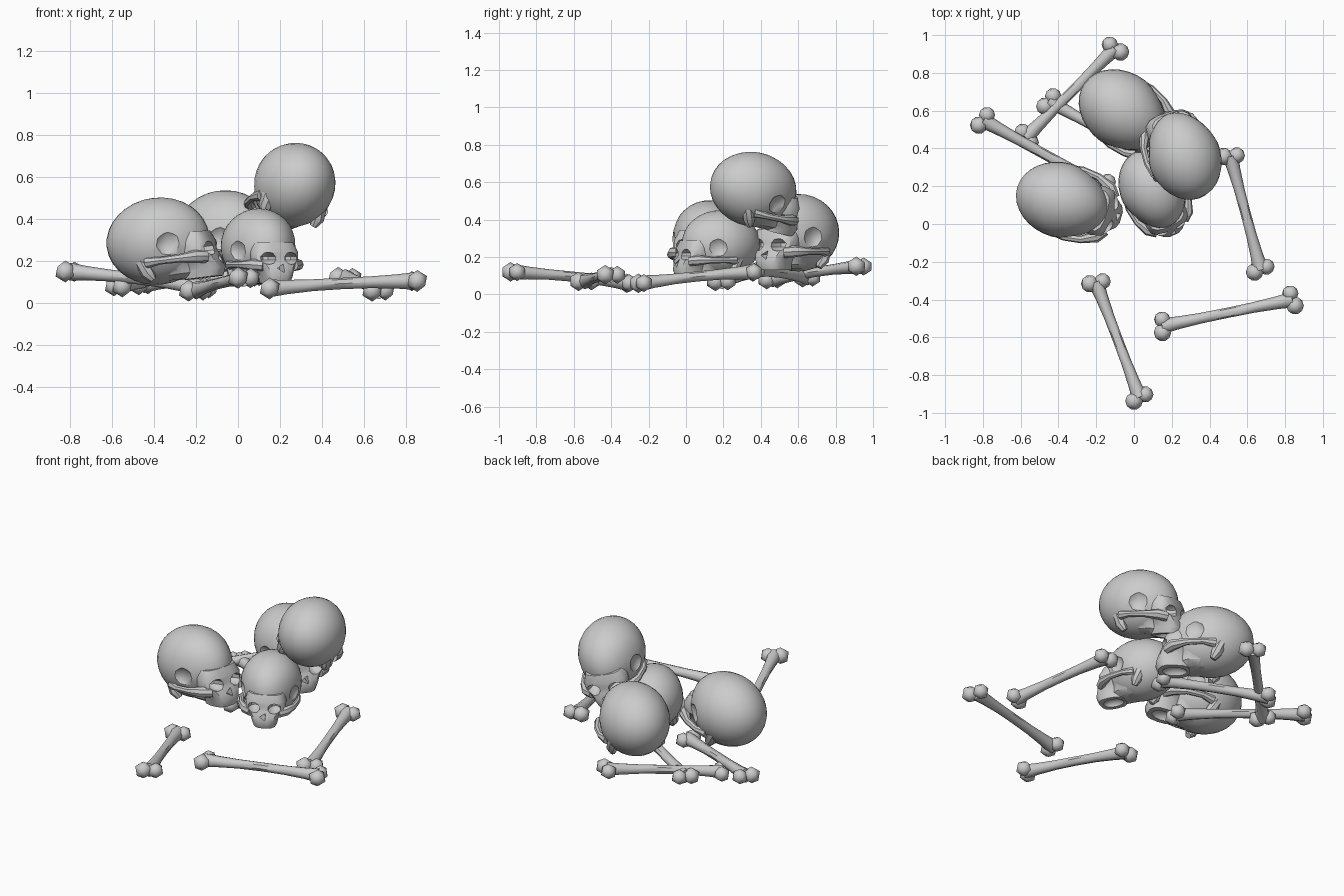
import bpy, bmesh
from math import radians, sin, cos, pi, copysign
from mathutils import Matrix, Vector

if "Cube" in bpy.data.objects:
    bpy.data.objects.remove(bpy.data.objects["Cube"])


def make_object(name, bm):
    bmesh.ops.recalc_face_normals(bm, faces=bm.faces[:])
    mesh = bpy.data.meshes.new(name)
    bm.to_mesh(mesh)
    bm.free()
    obj = bpy.data.objects.new(name, mesh)
    bpy.context.collection.objects.link(obj)
    return obj


def loft(bm, rings):
    # Skin a list of rings of points and cap both ends
    vs = [[bm.verts.new(p) for p in r] for r in rings]
    n = len(vs[0])
    for a, b in zip(vs, vs[1:]):
        for i in range(n):
            j = (i + 1) % n
            bm.faces.new((a[i], a[j], b[j], b[i]))
    bm.faces.new(vs[0][::-1])
    bm.faces.new(vs[-1])


def ellipsoid(name, loc, size, seg=16):
    bm = bmesh.new()
    bmesh.ops.create_uvsphere(bm, u_segments=seg, v_segments=seg // 2, radius=1)
    bmesh.ops.transform(bm, matrix=Matrix.Translation(loc) @ Matrix.Diagonal((*size, 1)), verts=bm.verts[:])
    return make_object(name, bm)


def block(name, rings, seg=14):
    # Each ring: z, centre y, half width, half depth; rounded-box section
    bm = bmesh.new()
    pts = []
    for z, y, hw, hd in rings:
        ring = []
        for i in range(seg):
            c, s = cos(2 * pi * i / seg), sin(2 * pi * i / seg)
            ring.append((hw * copysign(abs(c) ** .7, c), y + hd * copysign(abs(s) ** .7, s), z))
        pts.append(ring)
    loft(bm, pts)
    return make_object(name, bm)


def tube(name, path, seg=8):
    # Path of (x, y, z, radius), sections across the local direction
    bm = bmesh.new()
    pts = [Vector(p[:3]) for p in path]
    rings = []
    for i, p in enumerate(pts):
        d = pts[min(i + 1, len(pts) - 1)] - pts[max(i - 1, 0)]
        q = d.to_track_quat('Z', 'Y')
        rings.append([p + q @ Vector((cos(2 * pi * k / seg), sin(2 * pi * k / seg), 0)) * path[i][3]
                      for k in range(seg)])
    loft(bm, rings)
    return make_object(name, bm)


def smooth(obj, angle=35):
    bpy.ops.object.select_all(action='DESELECT')
    obj.select_set(True)
    bpy.context.view_layer.objects.active = obj
    bpy.ops.object.shade_smooth_by_angle(angle=radians(angle))


# Skull master: face looks along -y, cranium centred on the origin
skull = ellipsoid("skull", (0, 0, 0), (.2, .25, .207), 32)
for v in skull.data.vertices:
    if v.co.y < 0:
        v.co.x *= 1 - .5 * abs(v.co.y) * (1 if v.co.z < .1 else .6)

adds = [block("face", [(.02, -.175, .115, .075), (-.03, -.19, .135, .082), (-.08, -.195, .132, .085),
                       (-.12, -.21, .1, .088), (-.16, -.215, .085, .095), (-.2, -.205, .075, .09)]),
        block("skull_base", [(-.1, -.05, .13, .13), (-.17, -.06, .1, .13), (-.195, -.07, .06, .1)])]
cuts = [tube("nose_cutter", [(0, -.36, -.125, .03), (0, -.24, -.115, .024)], 3),
        ellipsoid("palate_cutter", (0, -.2, -.215), (.05, .075, .045))]
for s in (-1, 1):
    adds.append(tube("cheek_arch", [(s * .09, -.25, -.105, .03), (s * .135, -.215, -.1, .032),
                                    (s * .172, -.14, -.1, .02), (s * .185, -.05, -.1, .018),
                                    (s * .165, .02, -.1, .028)]))
    adds.append(tube("ear_process", [(s * .14, .05, -.09, .035), (s * .14, .03, -.15, .034),
                                     (s * .13, .01, -.185, .018)]))
    cuts.append(ellipsoid("temple_cutter", (s * .195, -.125, -.03), (.05, .085, .075), 12))
    cuts.append(ellipsoid("socket_cutter", (s * .068, -.275, -.065), (.044, .085, .034), 10))


def apply_boolean(target, other, op):
    mod = target.modifiers.new(op.lower(), 'BOOLEAN')
    mod.operation, mod.object, mod.solver = op, other, 'EXACT'
    bpy.context.view_layer.update()
    dg = bpy.context.evaluated_depsgraph_get()
    mesh = bpy.data.meshes.new_from_object(target.evaluated_get(dg))
    target.modifiers.clear()
    target.data = mesh
    bpy.data.objects.remove(other)


# Temples are carved before the arches are bridged over them
for c in [c for c in cuts if c.name.startswith("temple")]:
    cuts.remove(c)
    apply_boolean(skull, c, 'DIFFERENCE')
for a in adds:
    apply_boolean(skull, a, 'UNION')
for c in cuts:
    apply_boolean(skull, c, 'DIFFERENCE')
smooth(skull)

# Skull pile: location, yaw, pitch, roll, scale
placings = {
    "left_skull": ((-.38, .125, .295), 74, -7, 0, 1),
    "front_skull": ((.1, .185, .27), 25, 0, 0, .87),
    "back_skull": ((-.06, .6, .33), 53, 0, 0, 1),
    "top_skull": ((.265, .36, .562), 202, 12, -14, .96),
}
for name, (loc, yaw, pitch, roll, size) in placings.items():
    obj = bpy.data.objects.new(name, skull.data)
    bpy.context.collection.objects.link(obj)
    obj.matrix_world = (Matrix.Translation(loc) @ Matrix.Rotation(radians(yaw), 4, 'Z')
                        @ Matrix.Rotation(radians(pitch), 4, 'X') @ Matrix.Rotation(radians(roll), 4, 'Y')
                        @ Matrix.Scale(size, 4))
bpy.data.objects.remove(skull)


# Long bones: tapered shaft with a pair of knobs at each end
def long_bone(name, a, b):
    a, b = Vector(a), Vector(b)
    d = (b - a).normalized()
    side = d.cross(Vector((0, 0, 1))).normalized()
    bm = bmesh.new()
    up = side.cross(d)
    rings = []
    for t, r in ((0, .042), (.12, .034), (.3, .028), (.5, .027), (.7, .028), (.88, .034), (1, .042)):
        c = a.lerp(b, t) + up * .006 * sin(pi * t)
        rings.append([c + (side * cos(k * pi / 4) + up * sin(k * pi / 4)) * r for k in range(8)])
    loft(bm, rings)
    for end, sgn in ((a, -1), (b, 1)):
        for s, r in ((-1, .048), (1, .052)):
            m = Matrix.Translation(end + side * s * .034 + d * sgn * .006 * s)
            bmesh.ops.create_icosphere(bm, subdivisions=1, radius=r, matrix=m)
    smooth(make_object(name, bm), 45)


ends = [((-.80, .55, .15), (-.15, .19, .07)),
        ((-.57, .46, .08), (-.10, .93, .15)),
        ((-.45, .65, .09), (.09, .35, .13)),
        ((-.20, -.31, .06), (.03, -.92, .12)),
        ((.15, -.54, .07), (.84, -.40, .105)),
        ((.51, .36, .12), (.67, -.24, .06))]
for i, (a, b) in enumerate(ends):
    long_bone(f"long_bone_{i + 1}", a, b)
